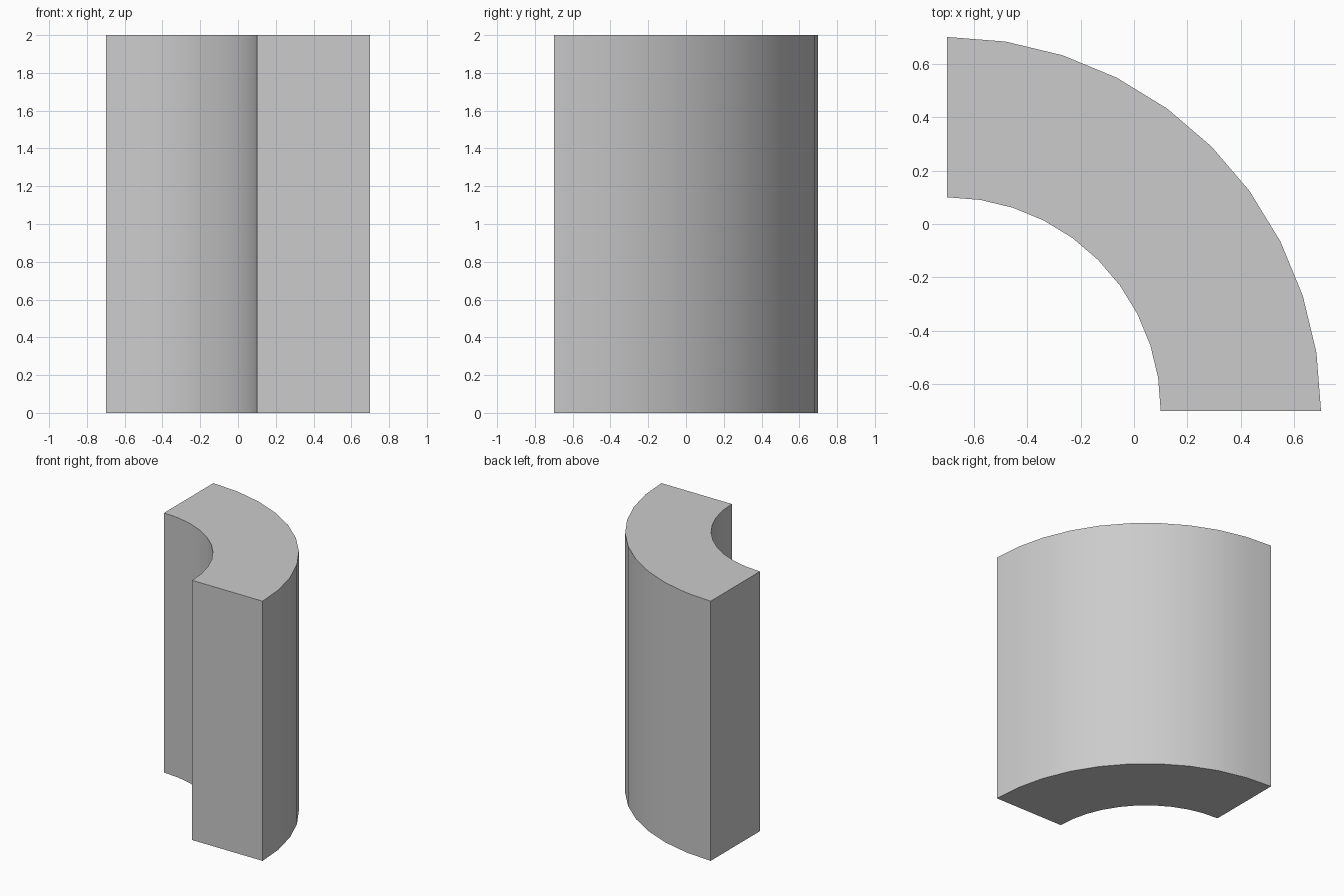
import bpy, bmesh, math

if "Cube" in bpy.data.objects:
    bpy.data.objects.remove(bpy.data.objects["Cube"])

CENTRE = -0.7            # arc centre in x and y
INNER, OUTER = 0.8, 1.4
HEIGHT, STEPS = 2.0, 10


def arc(radius):
    """Quarter-circle points from +x round to +y."""
    angles = [math.pi / 2 * i / STEPS for i in range(STEPS + 1)]
    return [(CENTRE + radius * math.cos(a), CENTRE + radius * math.sin(a), 0) for a in angles]


# Curved wall: quarter-ring profile extruded upwards
bm = bmesh.new()
profile = arc(OUTER) + arc(INNER)[::-1]
base = bm.faces.new([bm.verts.new(p) for p in profile])
top = bmesh.ops.extrude_face_region(bm, geom=[base], use_keep_orig=True)
bmesh.ops.translate(bm, vec=(0, 0, HEIGHT),
                    verts=[g for g in top["geom"] if isinstance(g, bmesh.types.BMVert)])
bmesh.ops.recalc_face_normals(bm, faces=bm.faces)

mesh = bpy.data.meshes.new("curved_wall")
bm.to_mesh(mesh)
bm.free()
wall = bpy.data.objects.new("curved_wall", mesh)
bpy.context.collection.objects.link(wall)

# Smooth curved sides, sharp ends
bpy.context.view_layer.objects.active = wall
wall.select_set(True)
bpy.ops.object.shade_smooth_by_angle(angle=math.radians(30))
